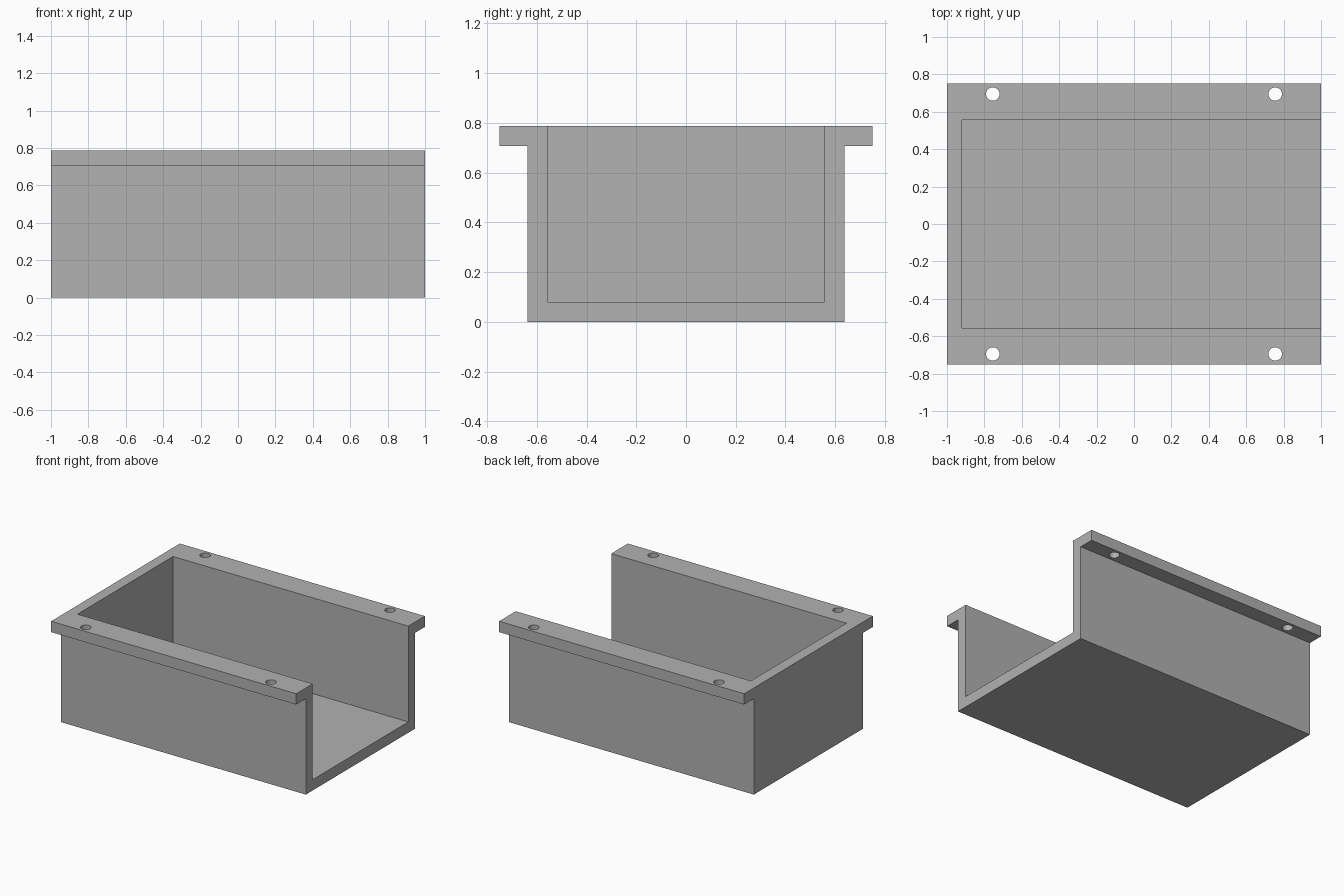
import bpy
import bmesh
from mathutils import Matrix

default = bpy.data.objects.get("Cube")
if default:
    bpy.data.objects.remove(default, do_unlink=True)

LENGTH, HEIGHT, WALL = 2.0, 0.787, 0.08
BODY_Y, FLANGE_Y = 0.637, 0.75          # half widths
HOLE_X, HOLE_Y, HOLE_R = 0.755, 0.695, 0.036

grey = bpy.data.materials.new("plain grey")
grey.use_nodes = True
colour = (0.445, 0.445, 0.445, 1)
grey.diffuse_color = colour
grey.node_tree.nodes["Principled BSDF"].inputs["Base Color"].default_value = colour


def make_object(name, bm):
    bmesh.ops.recalc_face_normals(bm, faces=bm.faces)
    mesh = bpy.data.meshes.new(name)
    bm.to_mesh(mesh)
    bm.free()
    mesh.materials.append(grey)
    obj = bpy.data.objects.new(name, mesh)
    bpy.context.collection.objects.link(obj)
    return obj


# Flanged block: half profile mirrored, then extruded along the length
half = [(BODY_Y, 0), (BODY_Y, HEIGHT - WALL), (FLANGE_Y, HEIGHT - WALL), (FLANGE_Y, HEIGHT)]
profile = half + [(-y, z) for y, z in reversed(half)]
bm = bmesh.new()
face = bm.faces.new([bm.verts.new((-LENGTH / 2, y, z)) for y, z in profile])
end = bmesh.ops.extrude_face_region(bm, geom=[face])["geom"]
bmesh.ops.translate(bm, vec=(LENGTH, 0, 0),
                    verts=[v for v in end if isinstance(v, bmesh.types.BMVert)])
tray = make_object("open_ended_tray", bm)

# Pocket cutter, open at the top and at the left end
low = (-LENGTH / 2 + WALL, WALL - BODY_Y, WALL)
high = (LENGTH / 2 + WALL, BODY_Y - WALL, HEIGHT + WALL)
size = [b - a for a, b in zip(low, high)]
centre = [(a + b) / 2 for a, b in zip(low, high)]
bm = bmesh.new()
bmesh.ops.create_cube(bm, size=1, matrix=Matrix.Translation(centre) @ Matrix.Diagonal((*size, 1)))
cutters = [make_object("pocket_cutter", bm)]

# Screw hole cutters through both flanges
bm = bmesh.new()
for sx in (-1, 1):
    for sy in (-1, 1):
        spot = Matrix.Translation((sx * HOLE_X, sy * HOLE_Y, HEIGHT - WALL / 2))
        bmesh.ops.create_cone(bm, cap_ends=True, segments=32, radius1=HOLE_R,
                              radius2=HOLE_R, depth=WALL * 2, matrix=spot)
cutters.append(make_object("screw_hole_cutter", bm))

for cutter in cutters:
    cutter.hide_render = True
    cut = tray.modifiers.new(cutter.name, "BOOLEAN")
    cut.operation = "DIFFERENCE"
    cut.solver = "EXACT"
    cut.object = cutter

# Bake the cuts and remove the helpers
bpy.context.view_layer.update()
graph = bpy.context.evaluated_depsgraph_get()
baked = bpy.data.meshes.new_from_object(tray.evaluated_get(graph))
tray.modifiers.clear()
tray.data = baked
for cutter in cutters:
    bpy.data.objects.remove(cutter, do_unlink=True)

# Smooth only the hole walls
bpy.ops.object.select_all(action="DESELECT")
tray.select_set(True)
bpy.context.view_layer.objects.active = tray
bpy.ops.object.shade_smooth_by_angle()
